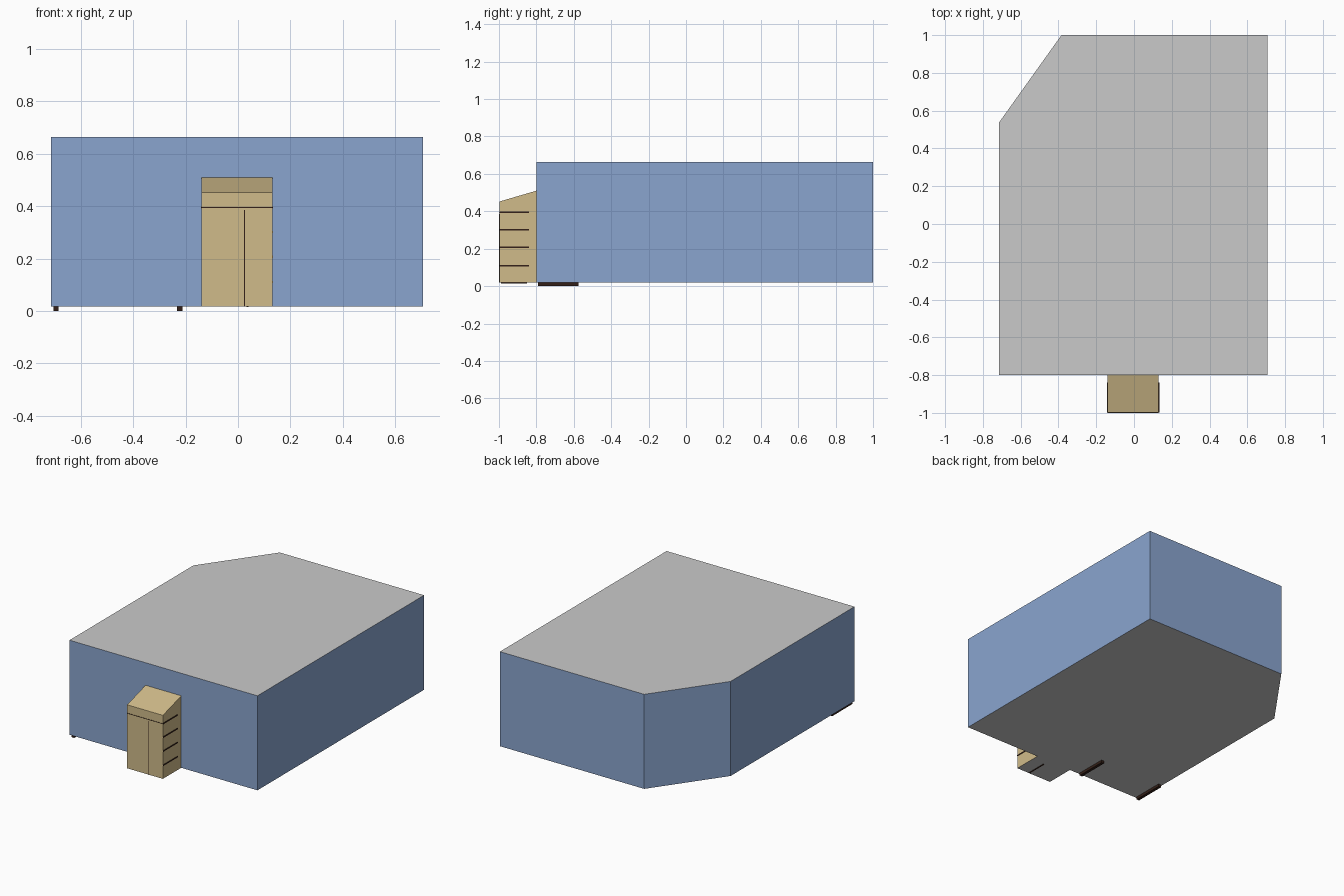
import bpy, bmesh
from mathutils import Vector

if "Cube" in bpy.data.objects:
    bpy.data.objects.remove(bpy.data.objects["Cube"])


def material(name, rgb):
    lin = [((c / 255 + 0.055) / 1.055) ** 2.4 for c in rgb]
    m = bpy.data.materials.new(name)
    m.diffuse_color = (*lin, 1)
    m.use_nodes = True
    m.node_tree.nodes["Principled BSDF"].inputs["Base Color"].default_value = m.diffuse_color
    return m


BLUE = material("blue_wall", (138, 165, 207))
GREY = material("grey_roof_and_floor", (202, 202, 202))
TAN = material("tan_porch", (208, 187, 138))
DARK = material("dark_trim", (52, 32, 24))


def prism(name, profile, push, mats, rule):
    """Extrude a flat profile and colour its faces by their normal."""
    bm = bmesh.new()
    base = bm.faces.new([bm.verts.new(p) for p in profile])
    ext = bmesh.ops.extrude_face_region(bm, geom=[base], use_keep_orig=True)
    bmesh.ops.translate(bm, vec=Vector(push),
                        verts=[g for g in ext["geom"] if isinstance(g, bmesh.types.BMVert)])
    bmesh.ops.recalc_face_normals(bm, faces=bm.faces)
    bm.normal_update()
    for f in bm.faces:
        f.material_index = rule(f.normal)
    me = bpy.data.meshes.new(name)
    bm.to_mesh(me)
    bm.free()
    for m in mats:
        me.materials.append(m)
    ob = bpy.data.objects.new(name, me)
    bpy.context.collection.objects.link(ob)
    return ob


def bar(name, x0, x1, y0, y1, z0, z1):
    return prism(name, [(x0, y0, z0), (x1, y0, z0), (x1, y1, z0), (x0, y1, z0)],
                 (0, 0, z1 - z0), [DARK], lambda n: 0)


FLOOR = 0.018
L, R = -0.714, 0.707

# main hall with one cut corner
prism("main_hall",
      [(L, -0.8, FLOOR), (R, -0.8, FLOOR), (R, 1, FLOOR), (-0.384, 1, FLOOR), (L, 0.538, FLOOR)],
      (0, 0, 0.664 - FLOOR), [BLUE, GREY], lambda n: int(abs(n.z) > 0.5))

# porch with a sloping roof and grey underside
prism("porch",
      [(-0.139, -0.998, FLOOR), (-0.139, -0.8, FLOOR), (-0.139, -0.8, 0.51), (-0.139, -0.998, 0.452)],
      (0.27, 0, 0), [TAN, GREY], lambda n: int(n.z < -0.5))

# skids under the front left part
for i, x in enumerate((-0.695, -0.222)):
    bar(f"skid_{i}", x - 0.01, x + 0.01, -0.79, -0.574, 0, FLOOR)

# thin trim strips on the porch sides
for i, z in enumerate((0.11, 0.207, 0.302, 0.395)):
    bar(f"right_strip_{i}", 0.13, 0.134, -0.998, -0.84, z - 0.004, z + 0.004)
bar("left_strip", -0.142, -0.138, -0.998, -0.84, 0.391, 0.399)

# door seam, lintel line and floor strip
bar("door_seam", 0.022, 0.027, -1.0, -0.997, FLOOR, 0.385)
bar("lintel_line", -0.139, 0.131, -1.0, -0.997, 0.393, 0.396)
bar("porch_floor_strip", 0.032, 0.04, -0.99, -0.85, FLOOR - 0.003, FLOOR + 0.001)
